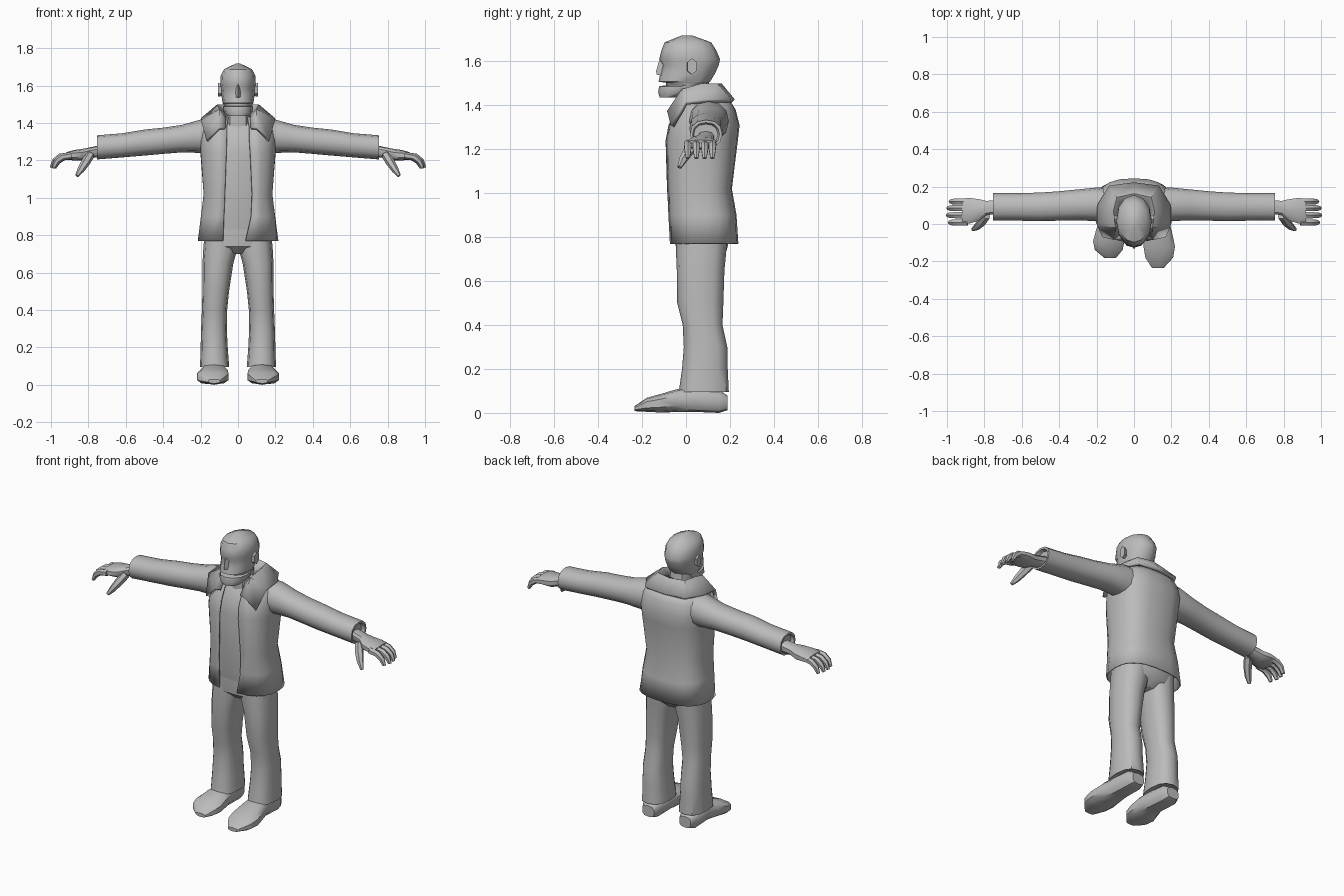
import bpy, bmesh, math
from mathutils import Vector

grey = bpy.data.materials.new("plain grey")
grey.diffuse_color = (0.5, 0.5, 0.5, 1)


def loft(name, rings, closed=True, caps=True, thick=0, angle=40):
    """Skin a list of equal-length point rings into one object."""
    bm = bmesh.new()
    vs = [[bm.verts.new(p) for p in r] for r in rings]
    n = len(rings[0])
    for a, b in zip(vs, vs[1:]):
        for i in range(n if closed else n - 1):
            j = (i + 1) % n
            bm.faces.new((a[i], a[j], b[j], b[i]))
    if caps and closed:
        bm.faces.new(vs[0][::-1])
        bm.faces.new(vs[-1])
    bmesh.ops.recalc_face_normals(bm, faces=bm.faces)
    me = bpy.data.meshes.new(name)
    bm.to_mesh(me)
    bm.free()
    me.materials.append(grey)
    ob = bpy.data.objects.new(name, me)
    bpy.context.collection.objects.link(ob)
    if thick:
        mod = ob.modifiers.new("thickness", 'SOLIDIFY')
        mod.thickness, mod.offset = thick, 0
    bpy.ops.object.select_all(action='DESELECT')
    ob.select_set(True)
    bpy.context.view_layer.objects.active = ob
    bpy.ops.object.shade_smooth_by_angle(angle=math.radians(angle))
    return ob


def oval(t, e):
    """Point on a unit rounded square; t = 0 is the -v side."""
    s, c = math.sin(t), -math.cos(t)
    return math.copysign(abs(s) ** e, s), math.copysign(abs(c) ** e, c)


def ring(axis, pos, u0, u1, v0, v1, n=12, e=0.85, t0=0, t1=None):
    """Ring across an axis, bounded by u0..u1 and v0..v1; t1 makes an open arc."""
    out = []
    for i in range(n):
        t = 2 * math.pi * i / n if t1 is None else t0 + (t1 - t0) * i / (n - 1)
        a, b = oval(t, e)
        u, v = (u0 + u1) / 2 + a * (u1 - u0) / 2, (v0 + v1) / 2 + b * (v1 - v0) / 2
        out.append({'x': (pos, u, v), 'y': (u, pos, v), 'z': (u, v, pos)}[axis])
    return out


def tube(name, pts, radii, n=6):
    pts = [Vector(p) for p in pts]
    rings = []
    for i, p in enumerate(pts):
        d = (pts[min(i + 1, len(pts) - 1)] - pts[max(i - 1, 0)]).normalized()
        a = d.cross(Vector((0, 1, 0))).normalized()
        b = d.cross(a)
        rings.append([p + radii[i] * (a * math.cos(k * math.tau / n) + b * math.sin(k * math.tau / n))
                      for k in range(n)])
    return loft(name, rings)


# Jacket body, open down the front: z, half width, front y, back y, left gap, right gap
body = [(.77, .212, -.07, .235, .08, .04), (.9, .196, -.08, .226, .075, .07),
        (1.02, .181, -.087, .205, .07, .075), (1.24, .198, -.092, .232, .062, .065),
        (1.31, .2, -.078, .24, .06, .06), (1.38, .19, -.045, .222, .06, .06),
        (1.43, .14, .0, .19, .05, .05)]
E = .75
jacket = []
for z, w, f, b, gl, gr in body:
    tr, tl = [math.asin((g / w) ** (1 / E)) for g in (gr, gl)]
    jacket.append(ring('z', z, -w, w, f, b, 21, E, tr, 2 * math.pi - tl))
loft("jacket_body", jacket, closed=False, thick=.008)

# Shirt showing between the jacket fronts
loft("shirt", [ring('z', max(z, .83), -w * .9, w * .9, f + .017, b - .03, 16, E)
               for z, w, f, b, _, _ in body] + [ring('z', 1.46, -.06, .06, .0, .12, 16, E)])

# Folded collar with lapel points: inner, ridge and outer edge per section
half = [[(.06, .07, 1.45), (.09, .14, 1.49), (.13, .2, 1.42)],
        [(.075, .03, 1.44), (.11, .07, 1.49), (.19, .1, 1.42)],
        [(.07, -.03, 1.42), (.1, -.015, 1.465), (.192, .0, 1.41)],
        [(.07, -.07, 1.37), (.1, -.078, 1.37), (.165, -.062, 1.305)]]
back = [[(0, .09, 1.45), (0, .16, 1.49), (0, .215, 1.42)]]
left = [[(-x, y, z) for x, y, z in s] for s in reversed(half)]
loft("collar", left + back + half, closed=False, thick=.02)

# Trousers
loft("trouser_seat", [ring('z', z, -w, w, f, b, 16, .75) for z, w, f, b in
                      [(.9, .17, -.05, .19), (.8, .182, -.05, .2), (.74, .18, -.045, .185),
                       (.7, .1, .0, .14)]])
leg = [(.82, .0, .178, -.045, .19), (.72, .005, .186, -.045, .182), (.65, .025, .19, -.042, .175),
       (.5, .048, .19, -.04, .17), (.4, .058, .193, -.015, .166), (.3, .06, .197, -.01, .188),
       (.2, .055, .2, -.018, .19), (.095, .047, .203, -.033, .195), (.11, .07, .18, .0, .17)]

# Head outline: z, half width, front y, back y
skull = [(1.437, .055, -.12, -.02), (1.46, .078, -.127, .06), (1.487, .08, -.122, .08),
         (1.492, .075, -.09, .09), (1.503, .08, -.09, .1), (1.508, .083, -.125, .11),
         (1.545, .088, -.117, .132), (1.585, .092, -.108, .15), (1.61, .095, -.122, .155),
         (1.65, .094, -.112, .138), (1.687, .075, -.098, .115), (1.718, .012, -.02, .03)]
loft("head", [ring('z', z, -w, w, f, b, 12, .95) for z, w, f, b in skull])
loft("neck", [ring('z', 1.38, -.07, .07, -.03, .12, 10), ring('z', 1.53, -.06, .06, -.03, .1, 10)])
loft("nose", [[(-.02, -.1, 1.533), (.02, -.1, 1.533), (0, -.134, 1.54)],
              [(-.018, -.1, 1.555), (.018, -.1, 1.555), (0, -.136, 1.556)],
              [(-.01, -.1, 1.605), (.01, -.1, 1.605), (0, -.122, 1.605)]], angle=20)

# Paired parts
for s, side in ((-1, "left"), (1, "right")):
    def flip(rings):
        return [[(s * x, y, z) for x, y, z in r] for r in rings]

    loft(side + "_trouser_leg", flip([ring('z', *r, 12, .8) for r in leg]))

    # Shoe, from heel to toe: y, inner x, outer x, sole z, top z
    k = 1 if s > 0 else .77
    shoe = [(.188, .085, .165, .012, .08), (.15, .07, .185, .0, .105), (.03, .065, .185, .005, .115),
            (-.04, .052, .205, .005, .108), (-.12, .048, .222, .002, .085),
            (-.18, .058, .212, .005, .068), (-.235, .095, .16, .008, .03)]
    loft(side + "_shoe", flip([ring('y', y if y > 0 else y * k, a, b, z0, z1, 10, .7)
                               for y, a, b, z0, z1 in shoe]))

    # Sleeve with a turned-in cuff: x, front y, back y, bottom z, top z
    sleeve = [(.1, .01, .19, 1.23, 1.42), (.2, .015, .195, 1.24, 1.418), (.3, .02, .185, 1.243, 1.39),
              (.4, .018, .175, 1.235, 1.375), (.5, .015, .168, 1.226, 1.365),
              (.62, .018, .165, 1.216, 1.345), (.755, .018, .165, 1.205, 1.334),
              (.755, .03, .153, 1.215, 1.322), (.735, .035, .145, 1.22, 1.315)]
    loft(side + "_sleeve", flip([ring('x', *r, 12, .9) for r in sleeve]))

    # Hand: palm, four curled fingers and a thumb
    palm = [(.72, .055, .13, 1.22, 1.285), (.79, .045, .125, 1.212, 1.27),
            (.83, .015, .135, 1.198, 1.262), (.88, .0, .142, 1.2, 1.255), (.92, .0, .138, 1.205, 1.243)]
    loft(side + "_palm", flip([ring('x', *r, 10, .75) for r in palm]))
    for i, (y, reach) in enumerate([(.008, .0), (.047, .01), (.085, .008), (.12, -.005)]):
        tube(f"{side}_finger_{i + 1}",
             [(s * (x + reach * (x > .91)), y, z) for x, z in
              ((.89, 1.226), (.94, 1.218), (.97, 1.195), (.987, 1.16))], [.019, .019, .017, .01])
    tube(side + "_thumb", [(s * x, y, z) for x, y, z in
                           ((.79, .045, 1.23), (.815, .01, 1.19), (.84, -.015, 1.15), (.862, -.03, 1.118))],
         [.024, .024, .019, .01])

    # Ear
    loft(side + "_ear", flip([ring('x', .082, .0, .04, 1.545, 1.605, 6),
                              ring('x', .108, .005, .05, 1.54, 1.615, 6)]))
